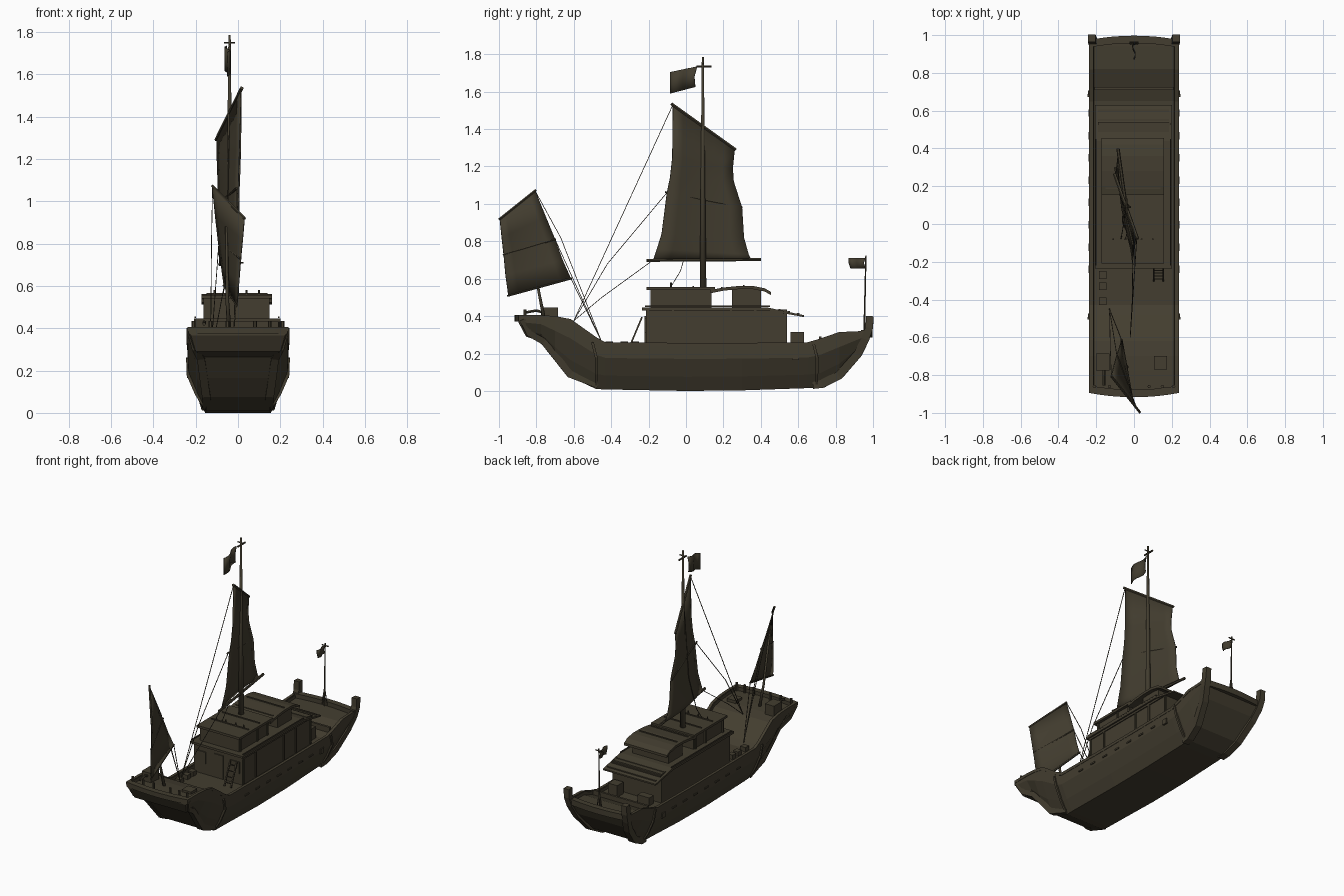
import bpy, bmesh, math
from mathutils import Vector

wood = bpy.data.materials.new("dark_olive_wood")
wood.diffuse_color = (0.056, 0.047, 0.029, 1)


def make(name, verts, faces, smooth=False):
    me = bpy.data.meshes.new(name)
    me.from_pydata([tuple(v) for v in verts], [], faces)
    bm = bmesh.new()
    bm.from_mesh(me)
    bmesh.ops.recalc_face_normals(bm, faces=bm.faces)
    bm.to_mesh(me)
    bm.free()
    me.materials.append(wood)
    if smooth:
        me.polygons.foreach_set("use_smooth", [True] * len(me.polygons))
    ob = bpy.data.objects.new(name, me)
    bpy.context.collection.objects.link(ob)
    return ob


def loft(name, rings, smooth=False):
    n = len(rings[0])
    verts = [v for r in rings for v in r]
    faces = [(i*n+j, i*n+(j+1) % n, (i+1)*n+(j+1) % n, (i+1)*n+j)
             for i in range(len(rings)-1) for j in range(n)]
    faces += [tuple(range(n)), tuple(range((len(rings)-1)*n, len(rings)*n))]
    return make(name, verts, faces, smooth)


def box(name, x0, x1, y0, y1, z0, z1):
    r = [[(x, y0, z0), (x, y1, z0), (x, y1, z1), (x, y0, z1)] for x in (x0, x1)]
    return loft(name, r)


def prism(name, prof, x0, x1):
    return loft(name, [[(x, y, z) for y, z in prof] for x in (x0, x1)])


def tube(name, pts, r0, r1=None, n=6):
    pts = [Vector(p) for p in pts]
    r1 = r0 if r1 is None else r1
    rings = []
    for i, p in enumerate(pts):
        t = (pts[min(i+1, len(pts)-1)] - pts[max(i-1, 0)]).normalized()
        u = t.cross(Vector((1, 0, 0)) if abs(t.x) < 0.9 else Vector((0, 1, 0))).normalized()
        v = t.cross(u)
        r = r0 + (r1-r0)*i/(len(pts)-1)
        off = math.pi/n
        rings.append([p + r*(u*math.cos(off+2*math.pi*k/n) + v*math.sin(off+2*math.pi*k/n)) for k in range(n)])
    return loft(name, rings, n > 4 and r0 > 0.01)


def sail(name, rows, xf, thick=0.006, n=6):
    # rows: (left y, left z, right y, right z); xf gives x from height and width fractions
    verts, faces = [], []
    for i, (ya, za, yb, zb) in enumerate(rows):
        for j in range(n+1):
            t = j/n
            verts.append((xf(i/(len(rows)-1), t), ya+(yb-ya)*t, za+(zb-za)*t))
    for i in range(len(rows)-1):
        for j in range(n):
            a = i*(n+1)+j
            faces.append((a, a+1, a+n+2, a+n+1))
    ob = make(name, verts, faces, True)
    m = ob.modifiers.new("thickness", 'SOLIDIFY')
    m.thickness = thick
    m.offset = 0
    return ob


# hull: y, bottom z, rim z, bottom half width
stations = [(-.895, .365, .40, .222), (-.855, .29, .40, .20), (-.775, .265, .40, .165),
            (-.70, .165, .395, .158), (-.62, .075, .38, .152), (-.48, .01, .28, .15),
            (-.43, .008, .255, .152), (0, 0, .252, .155), (.3, .003, .252, .155),
            (.65, .015, .255, .152), (.72, .02, .275, .152), (.82, .075, .31, .16),
            (.94, .215, .315, .185), (.97, .28, .315, .20)]
rings = []
for y, zb, zt, wb in stations:
    h = zt - zb
    half = [(wb, zb), (wb+(.236-wb)*.5, zb+h*.3), (.235, zb+h*.68), (.236, zt),
            (.215, zt), (.213, zt-.02)]
    rings.append([(x, y, z) for x, z in half] + [(-x, y, z) for x, z in reversed(half)])
loft("hull", rings)

# rims, stem posts, hull ribs on both sides
for s, side in ((1, "right"), (-1, "left")):
    tube("gunwale_"+side, [(s*.228, y, zt-.005) for y, zb, zt, wb in stations], .014, n=4)
    tube("bow_post_"+side, [(s*.145, .68, .035), (s*.15, .73, .04), (s*.165, .82, .085), (s*.195, .92, .20),
         (s*.216, .96, .28), (s*.223, .98, .34), (s*.223, .983, .40)], .034, .028, n=4)
    tube("stern_post_"+side, [(s*.145, -.47, .035), (s*.15, -.62, .09), (s*.175, -.76, .265),
         (s*.20, -.84, .31), (s*.223, -.875, .385)], .03, .022, n=4)
    for y in (-.48, .70):
        tube("hull_rib", [(s*.153, y, .02), (s*.197, y, .09), (s*.236, y, .18), (s*.238, y-.02, .26)], .01, n=4)
    for i in range(7):
        y = -.24 + i*.118
        box("hull_slot", s*.232, s*.241, y-.02, y+.02, .188, .198)
    box("hull_port", s*.23, s*.242, .57, .605, .165, .20)
    # house wall battens
    for y in (-.205, -.07, .24, .37, .53):
        box("wall_batten", s*.186-.004, s*.186+.006, y-.006, y+.006, .24, .435)
    box("wall_sill", s*.186-.004, s*.186+.006, -.215, .54, .415, .428)
    for y in (-.18, .01, .12):
        box("upper_batten", s*.15-.012, s*.15-.002, y-.006, y+.006, .44, .545)
    tube("roof_rail_"+side, [(s*.197-.004, -.22, .452), (s*.197-.004, .45, .452)], .005, n=4)

# curved end beams
for name, y0, z0, z1, b in (("front_transom_beam", -.875, .372, .405, -.022), ("rear_transom_beam", .955, .285, .325, .022)):
    rr = []
    for i in range(9):
        x = -.235 + .47*i/8
        c = b*(1-(x/.235)**2)
        rr.append([(x, y0-.02+c, z0), (x, y0+.02+c, z0), (x, y0+.02+c, z1), (x, y0-.02+c, z1)])
    loft(name, rr)
box("rear_deck_step", -.21, .21, .71, .725, .25, .29)

# lower house and its roof with a sloped rear awning
box("lower_house", -.19, .185, -.215, .54, .22, .435)
prism("lower_roof", [(-.235, .43), (.44, .43), (.63, .395), (.63, .405), (.44, .445), (-.235, .445)], -.207, .2)
for y in (.5, .55, .6):
    z = .445-(y-.44)*.21
    box("awning_slat", -.19, .185, y-.006, y+.006, z-.008, z+.006)
box("front_door", -.03, .04, -.222, -.21, .24, .40)
for x in (-.13, .13):
    box("front_window", x-.035, x+.035, -.222, -.21, .31, .39)

# upper house, flat roof, curved canopy
box("upper_house", -.152, .14, -.19, .135, .44, .545)
box("upper_roof", -.172, .16, -.21, .155, .54, .556)
box("rear_cabin", -.145, .133, .245, .40, .44, .545)
arc = [(.13, .535), (.2, .549), (.28, .557), (.36, .557), (.42, .545), (.455, .525)]
prism("curved_canopy", [(y, z-.013) for y, z in arc] + [(y, z+.004) for y, z in reversed(arc)], -.172, .16)
for y, z in ((.31, .561), (.19, .55), (.04, .556), (-.08, .556)):
    box("roof_batten", -.15, .14, y-.004, y+.004, z-.004, z+.006)
for x in (-.11, -.04, .04, .10):
    tube("roof_peg", [(x, -.08, .55), (x, -.08, .58)], .005)

# masts
mx = -.04
tube("main_mast", [(mx, .092, .43), (mx, .09, 1.1), (mx, .09, 1.785)], .02, .006, n=8)
tube("mast_crossbar", [(mx, .055, 1.735), (mx, .135, 1.735)], .006)
tube("mast_crossbar_side", [(mx-.025, .09, 1.75), (mx+.025, .09, 1.75)], .004)
tube("small_mast", [(-.04, -.755, .37), (-.05, -.785, .52), (-.055, -.85, .88)], .011, .006)


# sails with yards, battens and booms
def main_x(v, t):
    return (.015-.115*t)*v + (-.005-.08*t)*(1-v) - .02*math.sin(math.pi*t)*(1-v)


def small_x(v, t):
    return (.03-.15*t)*v + (-.005-.06*t)*(1-v)


main_rows = [(-.175, .70, .35, .70), (-.155, .76, .335, .73), (-.13, .84, .31, .82), (-.102, 1.06, .30, .98),
             (-.085, 1.14, .255, 1.12), (-.073, 1.25, .25, 1.19), (-.07, 1.53, .26, 1.29)]
small_rows = [(-.95, .51, -.615, .60), (-.965, .62, -.66, .70), (-.975, .73, -.70, .81),
              (-.985, .82, -.75, .93), (-.995, .92, -.807, 1.07)]
sail("main_sail", main_rows, main_x)
sail("small_sail", small_rows, small_x)
tube("main_boom", [(.0, -.21, .698), (-.085, .40, .702)], .009)
tube("main_batten", [(-.005, -.112, 1.063), (-.10, .30, .98)], .006)
tube("main_yard", [(.018, -.078, 1.535), (-.103, .265, 1.29)], .009)
tube("small_boom", [(-.005, -.955, .508), (-.067, -.61, .602)], .006)
tube("small_batten", [(.012, -.978, .728), (-.09, -.696, .812)], .005)
tube("small_yard", [(.032, -.998, .918), (-.121, -.804, 1.073)], .007)

# flags
sail("mast_flag", [(-.085, 1.59, .05, 1.625), (-.085, 1.65, .045, 1.68), (-.085, 1.705, .06, 1.735)],
     lambda v, t: mx-.01+.012*math.sin(6*t), .004, 8)
tube("rear_flagpole", [(0, .952, .29), (0, .955, .42), (0, .962, .725)], .006, .004)
for x in (-.02, .02):
    tube("flagpole_brace", [(x, .955, .30), (0, .955, .42)], .004)
tube("rear_pole_crossbar", [(-.025, .962, .71), (.025, .962, .71)], .004)
sail("rear_flag", [(.88, .655, .96, .655), (.87, .685, .95, .685), (.87, .712, .96, .71)],
     lambda v, t: .008*math.sin(6*t), .004)

# rigging
end, low = (-.02, -.60, .375), (-.13, -.45, .26)
ropes = [[(.015, -.07, 1.53), end], [(-.005, -.102, 1.06), (-.01, -.42, .68), end],
         [(-.005, -.175, .70), (-.01, -.45, .50), end],
         [(-.12, -.807, 1.07), (-.125, -.67, .82), low], [(-.09, -.70, .81), low], [(-.065, -.615, .60), low],
         [(mx, .08, 1.4), (mx-.01, .04, .88), (mx-.02, -.03, .64), (mx-.03, -.085, .55)]]
for r in ropes:
    tube("rope", r, .0025, n=4)

# deck furniture
for x in (.105, .155):
    tube("ladder_rail", [(x, -.30, .24), (x, -.235, .395)], .006, n=4)
for i in range(4):
    t = .15 + i*.23
    tube("ladder_rung", [(.105, -.30+.065*t, .24+.155*t), (.155, -.30+.065*t, .24+.155*t)], .004, n=4)
for y in (-.27, -.33, -.41):
    box("deck_crate", -.185, -.145, y-.02, y+.02, .23, .265)
box("rear_crate", .09, .16, .56, .63, .23, .315)
box("rear_crate_low", -.15, -.06, .57, .62, .23, .29)
box("deck_hatch", .105, .175, -.77, -.70, .37, .395)
box("stern_chest", -.20, -.13, -.775, -.685, .37, .445)
for x in (-.21, -.13, -.05, .08, .15, .21):
    tube("bollard", [(x, -.86, .38), (x, -.86, .435)], .009)
tube("tiller", [(-.16, -.70, .40), (-.16, -.80, .43), (-.16, -.855, .42)], .008)
